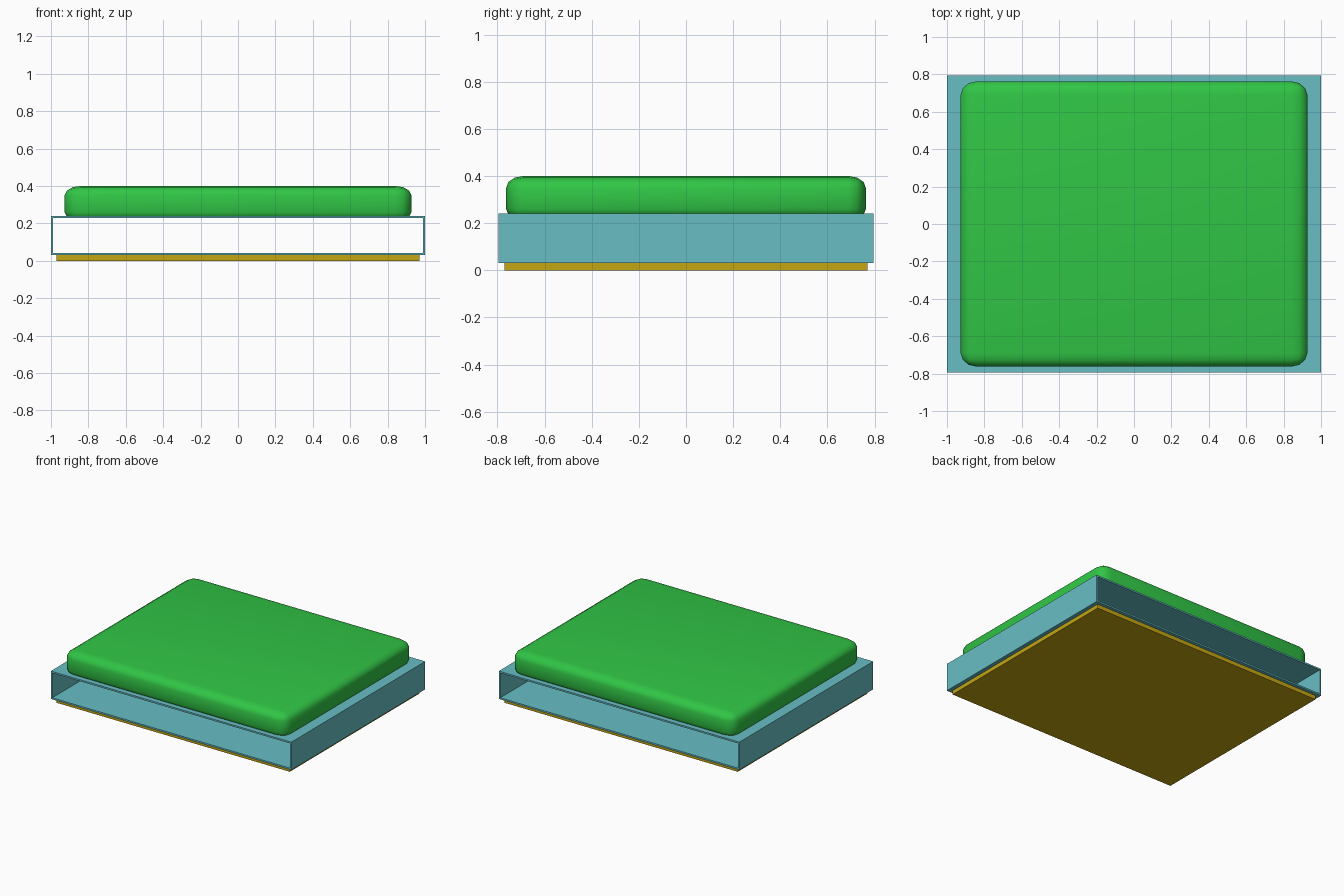
import bpy, bmesh
from mathutils import Vector

default = bpy.data.objects.get("Cube")
if default:
    bpy.data.objects.remove(default)


def material(name, rgb):
    mat = bpy.data.materials.new(name)
    mat.use_nodes = True
    colour = (*rgb, 1)
    mat.diffuse_color = colour
    mat.node_tree.nodes["Principled BSDF"].inputs["Base Color"].default_value = colour
    return mat


def finish(bm, name, mat):
    bmesh.ops.recalc_face_normals(bm, faces=bm.faces)
    mesh = bpy.data.meshes.new(name)
    bm.to_mesh(mesh)
    bm.free()
    mesh.materials.append(mat)
    obj = bpy.data.objects.new(name, mesh)
    bpy.context.collection.objects.link(obj)
    return obj


def box(bm, size):
    bmesh.ops.create_cube(bm, size=1)
    bmesh.ops.scale(bm, vec=size, verts=bm.verts)


green = material("cushion green", (0.03, 0.56, 0.06))
teal = material("frame teal", (0.135, 0.515, 0.55))
gold = material("base gold", (0.56, 0.38, 0.006))

# Thin base plate
bm = bmesh.new()
box(bm, (1.94, 1.54, 0.03))
bmesh.ops.translate(bm, vec=(0, 0, 0.015), verts=bm.verts)
finish(bm, "base_plate", gold)

# Rectangular sleeve, open at the front and back
depth, bottom, top, wall = 0.795, 0.03, 0.24, 0.012


def loop(bm, y, inset):
    x, low, high = 1 - inset, bottom + inset, top - inset
    return [bm.verts.new(p) for p in ((-x, y, low), (x, y, low), (x, y, high), (-x, y, high))]


bm = bmesh.new()
rings = [loop(bm, y, inset) for y, inset in ((-depth, 0), (depth, 0), (depth, wall), (-depth, wall))]
for r in range(4):
    a, b = rings[r], rings[(r + 1) % 4]
    for i in range(4):
        j = (i + 1) % 4
        bm.faces.new((a[i], a[j], b[j], b[i]))
finish(bm, "open_sleeve", teal)

# Cushion: block with unit rounding, stretched so the corner radius differs per axis
radius = Vector((0.088, 0.073, 0.05))
half = Vector((0.927, 0.763, 0.095))
bm = bmesh.new()
box(bm, [2 * h / r for h, r in zip(half, radius)])
bmesh.ops.bevel(bm, geom=bm.edges[:], offset=1, segments=3, profile=0.5, affect='EDGES')
bmesh.ops.scale(bm, vec=radius, verts=bm.verts)
bmesh.ops.translate(bm, vec=(0, 0, 0.4 - half.z), verts=bm.verts)
# Flat underside resting in the sleeve's top wall
cut = bmesh.ops.bisect_plane(bm, geom=bm.verts[:] + bm.edges[:] + bm.faces[:],
                             plane_co=(0, 0, 0.234), plane_no=(0, 0, 1), clear_inner=True)
rim = [e for e in cut["geom_cut"] if isinstance(e, bmesh.types.BMEdge)]
bmesh.ops.contextual_create(bm, geom=rim)
cushion = finish(bm, "cushion", green)
bpy.ops.object.select_all(action='DESELECT')
cushion.select_set(True)
bpy.context.view_layer.objects.active = cushion
bpy.ops.object.shade_smooth_by_angle(angle=0.8)
